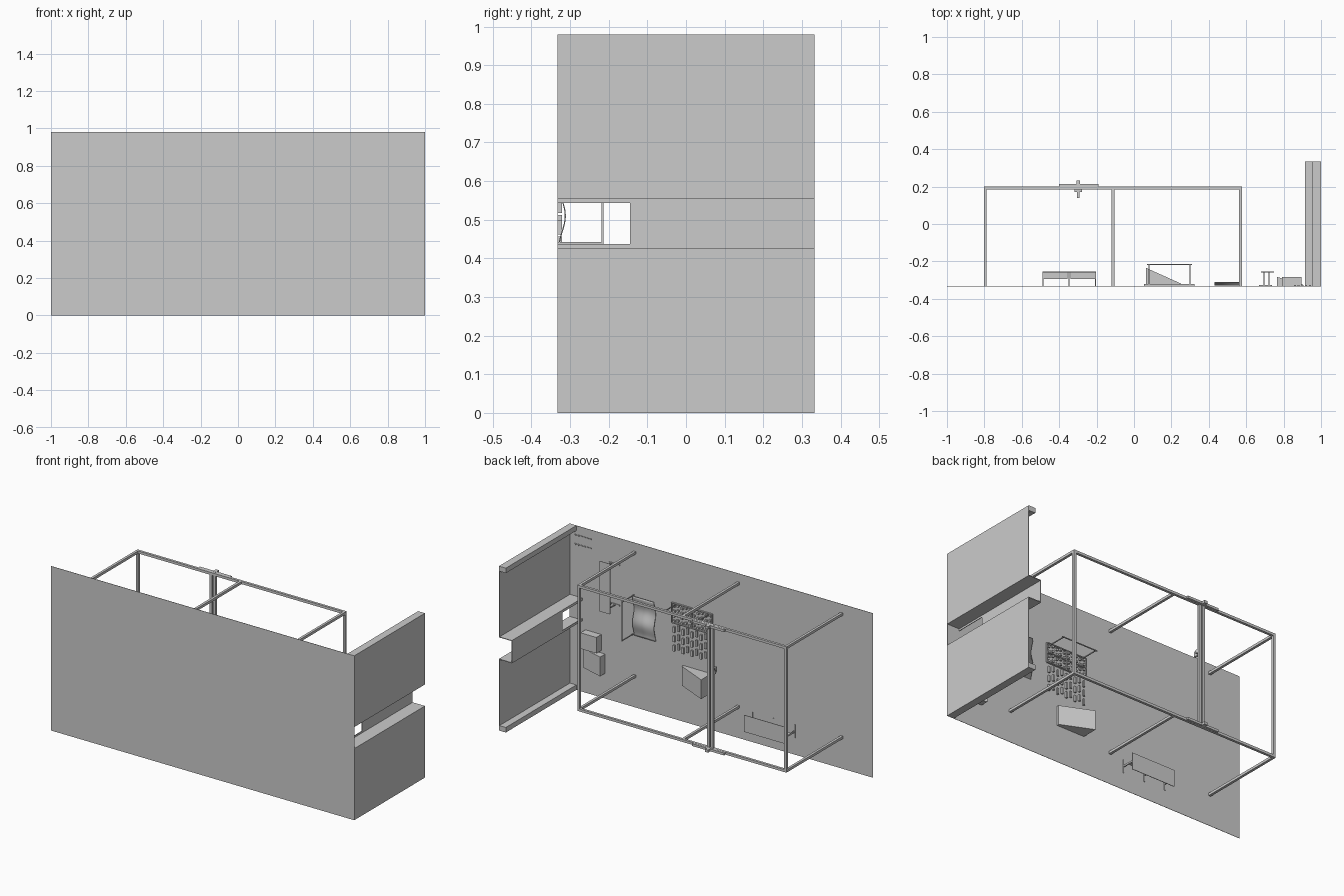
import bpy, bmesh, math

cube = bpy.data.objects.get("Cube")
if cube:
    bpy.data.objects.remove(cube)

grey = bpy.data.materials.new("plain_grey")
grey.use_nodes = True
grey.diffuse_color = (0.6, 0.6, 0.6, 1)
grey.node_tree.nodes["Principled BSDF"].inputs["Base Color"].default_value = (0.6, 0.6, 0.6, 1)

FLOOR = -0.333
TOP = 0.98


def finish(name, bm):
    bmesh.ops.recalc_face_normals(bm, faces=bm.faces)
    mesh = bpy.data.meshes.new(name)
    bm.to_mesh(mesh)
    bm.free()
    mesh.materials.append(grey)
    ob = bpy.data.objects.new(name, mesh)
    bpy.context.collection.objects.link(ob)
    return ob


def boxes(name, spans):
    """One object made of boxes, each given as x, y and z ranges."""
    bm = bmesh.new()
    for span in spans:
        verts = bmesh.ops.create_cube(bm, size=1)["verts"]
        for v in verts:
            for i, (a, b) in enumerate(span):
                v.co[i] = a if v.co[i] < 0 else b
    return finish(name, bm)


def around(c, w):
    return (c - w / 2, c + w / 2)


def prism(name, outline, axis, lo, hi):
    """Closed outline pushed along y or z."""
    bm = bmesh.new()
    place = (lambda a, b, t: (a, t, b)) if axis == "y" else (lambda a, b, t: (a, b, t))
    face = bm.faces.new([bm.verts.new(place(a, b, lo)) for a, b in outline])
    out = bmesh.ops.extrude_face_region(bm, geom=[face])["geom"]
    for v in out:
        if isinstance(v, bmesh.types.BMVert):
            v.co["xyz".index(axis)] = hi
    return finish(name, bm)


# Large base sheet
boxes("base_sheet", [((-1, 1), (FLOOR, FLOOR + 0.002), (0, TOP))])

# Side wall: two folded panels and a recessed channel with a window
lip, sheet, back = 0.955, 0.997, 0.915
slot_lo, slot_hi = 0.427, 0.555
span_y = (FLOOR, 0.333)
boxes("wall_panels", [((sheet, 1), span_y, (0, slot_lo)),
                      ((sheet, 1), span_y, (slot_hi, TOP)),
                      ((lip, sheet), span_y, (0, 0.03)),
                      ((lip, sheet), span_y, (TOP - 0.03, TOP))])
win_lo, win_hi, win_y = 0.437, 0.544, -0.145
thin = (back, back + 0.004)
boxes("wall_channel", [((back, 1), span_y, (slot_lo - 0.004, slot_lo)),
                       ((back, 1), span_y, (slot_hi, slot_hi + 0.004)),
                       (thin, (win_y, 0.333), (slot_lo, slot_hi)),
                       (thin, (FLOOR, win_y), (slot_lo, win_lo)),
                       (thin, (FLOOR, win_y), (win_hi, slot_hi))])

# Tube frame
t = 0.015
frame_y = 0.192
levels = (0.187, 0.922)
columns = (-0.795, -0.113, 0.57)
boxes("frame_rails", [((-0.802, 0.577), around(frame_y, t), around(z, t)) for z in levels])
boxes("frame_arms", [(around(x, t), (FLOOR, frame_y), around(z, t)) for x in columns for z in levels])
boxes("frame_uprights", [(around(x, t), around(frame_y, t), levels) for x in (columns[0], columns[2])])

# Paired sliding posts, mounting plates and handles
boxes("centre_posts", [(around(-0.298 + s * 0.011, 0.016), around(frame_y, t), levels) for s in (-1, 1)])
boxes("mounting_plates", [((-0.4, -0.19), (0.2, 0.213), around(z, 0.014)) for z in levels])
boxes("post_fittings", [(around(-0.298, 0.02), (0.2, 0.232), around(z, 0.016)) for z in levels]
      + [(around(-0.298, 0.04), (0.17, 0.185), around(0.64, 0.02)),
         (around(-0.298, 0.012), (0.14, 0.17), around(0.64, 0.03))])

# Long desk with three legs
top_y = -0.255
boxes("desk_top", [((-0.49, -0.203), (top_y - 0.003, top_y), (0.09, 0.19))])
boxes("desk_aprons", [((-0.488, -0.355), (-0.295, top_y), around(0.14, 0.004)),
                      ((-0.34, -0.206), (-0.295, top_y), around(0.14, 0.004))])
desk_legs = []
for x in (-0.487, -0.347, -0.206):
    desk_legs += [(around(x, 0.006), (FLOOR, top_y), around(0.14, 0.01)),
                  (around(x, 0.006), (FLOOR, FLOOR + 0.006), (0.1, 0.18))]
boxes("desk_legs", desk_legs)

# Narrow table
boxes("narrow_table_top", [((0.68, 0.748), (top_y - 0.003, top_y), (0.553, 0.853))])
table_legs = []
for z in (0.58, 0.82):
    table_legs += [(around(x, 0.005), (FLOOR, top_y), around(z, 0.006)) for x in (0.695, 0.722)]
    table_legs += [((0.667, 0.737), (FLOOR, FLOOR + 0.006), around(z, 0.008))]
boxes("narrow_table_legs", table_legs)

# Slender hoops: one along x, one along z
rod, hoop_y = 0.005, -0.216
boxes("hoop_across", [((0.07, 0.31), around(hoop_y, rod), around(0.685, rod))]
      + [(around(x, rod), (FLOOR, hoop_y), around(0.685, rod)) for x in (0.08, 0.3)])
boxes("hoop_along", [(around(0.573, rod), around(hoop_y, rod), (0.435, 0.675))]
      + [(around(0.573, rod), (FLOOR, hoop_y), around(z, rod)) for z in (0.44, 0.67)])

# Wavy lounger
bm = bmesh.new()
rows = []
for i in range(25):
    f = i / 24
    y = FLOOR + 0.011 - 0.008 * math.cos(f * math.tau * 1.5)
    rows.append([bm.verts.new((x, y, 0.43 + 0.24 * f)) for x in (0.43, 0.572)])
for a, b in zip(rows, rows[1:]):
    bm.faces.new((a[0], a[1], b[1], b[0]))
lounger = finish("wavy_lounger", bm)
for p in lounger.data.polygons:
    p.use_smooth = True
solid = lounger.modifiers.new("thickness", "SOLIDIFY")
solid.thickness = 0.003

# Lattice mat with a border, crossing bars and studs
h = (FLOOR, FLOOR + 0.012)
x0, x1, z0, z1 = 0.055, 0.322, 0.575, 0.692
mat = [((x0, x1), h, around(z, 0.005)) for z in (z0, (z0 + z1) / 2, z1)]
mat += [(around(x, 0.005), h, (z0, z1)) for x in (x0, (x0 + x1) / 2, x1)]
for c in range(10):
    for r in range(4):
        x = x0 + (c + 0.5) * (x1 - x0) / 10
        z = z0 + (r + 0.5) * (z1 - z0) / 4
        mat.append((around(x, 0.013), h, around(z + 0.004 * (-1) ** c, 0.012)))
boxes("lattice_mat", mat)

# Staggered slats beside the mat
slats = []
for c in range(9):
    for r in range(3):
        x = x0 + (c + 0.5) * (x1 - x0) / 9
        z = 0.425 + r * 0.055 + 0.014 * (c % 2)
        slats.append((around(x, 0.011), h, around(z, 0.036)))
boxes("slats", slats)

# Ramps and block
prism("large_ramp", [(0.065, FLOOR), (0.065, -0.235), (0.25, -0.318), (0.25, FLOOR)], "z", 0.22, 0.335)
prism("small_ramp", [(0.765, FLOOR), (0.765, -0.283), (0.9, -0.322), (0.9, FLOOR)], "z", 0.15, 0.265)
boxes("block", [((0.79, 0.895), (FLOOR, -0.284), (0.28, 0.375))])

# Low studs by the wall
boxes("corner_studs", [(around(0.86 + 0.02 * i, 0.01), (FLOOR, FLOOR + 0.008), around(z, 0.006))
                       for i in range(6) for z in (0.87, 0.925)])
